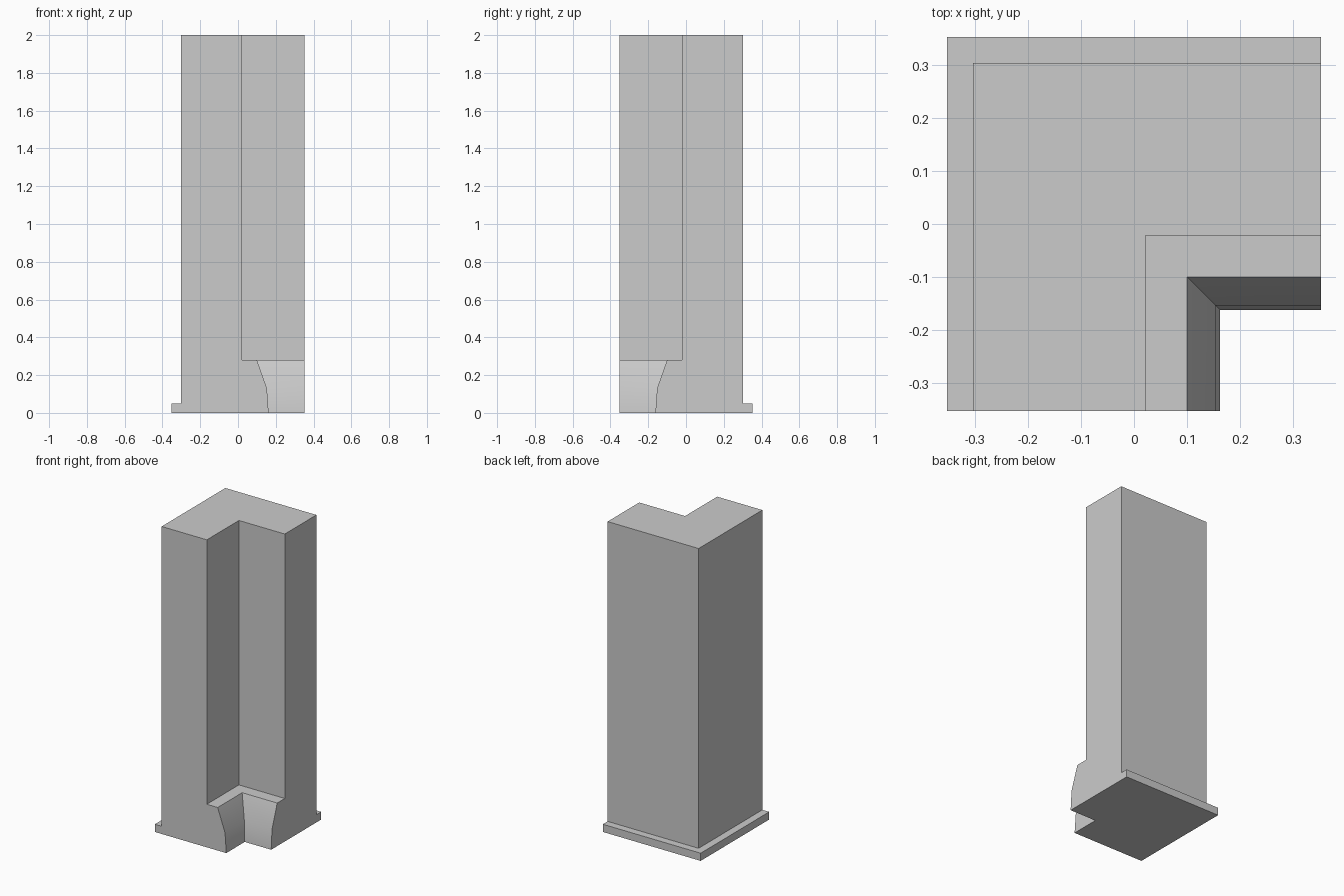
import bpy, bmesh

if "Cube" in bpy.data.objects:
    bpy.data.objects.remove(bpy.data.objects["Cube"])

END = 0.352   # where both wall arms stop

# Wall cross-section (offset from outside to inside, height)
PROFILE = [(-0.352, 0), (-0.352, 0.05), (-0.303, 0.05), (-0.303, 2),
           (0.022, 2), (0.022, 0.28), (0.1, 0.28), (0.153, 0.13), (0.162, 0)]

# Sweep the profile around a mitred right-angle corner
bm = bmesh.new()
front_end = [bm.verts.new((p, -END, z)) for p, z in PROFILE]
corner = [bm.verts.new((p, -p, z)) for p, z in PROFILE]
right_end = [bm.verts.new((END, -p, z)) for p, z in PROFILE]
n = len(PROFILE)
for a, b in ((front_end, corner), (corner, right_end)):
    for i in range(n):
        j = (i + 1) % n
        bm.faces.new((a[i], a[j], b[j], b[i]))

# Close both cut ends
bm.faces.new(front_end)
bm.faces.new(right_end)

# Merge the coplanar mitre seams on the top, ledges and bottom
bmesh.ops.recalc_face_normals(bm, faces=bm.faces)
bmesh.ops.dissolve_limit(bm, angle_limit=0.01, verts=bm.verts, edges=bm.edges)

mesh = bpy.data.meshes.new("corner_wall")
bm.to_mesh(mesh)
bm.free()
wall = bpy.data.objects.new("corner_wall", mesh)
bpy.context.collection.objects.link(wall)

# Smooth only the gentle bend of the inner base
bpy.context.view_layer.objects.active = wall
wall.select_set(True)
bpy.ops.object.shade_smooth_by_angle(angle=0.52)
